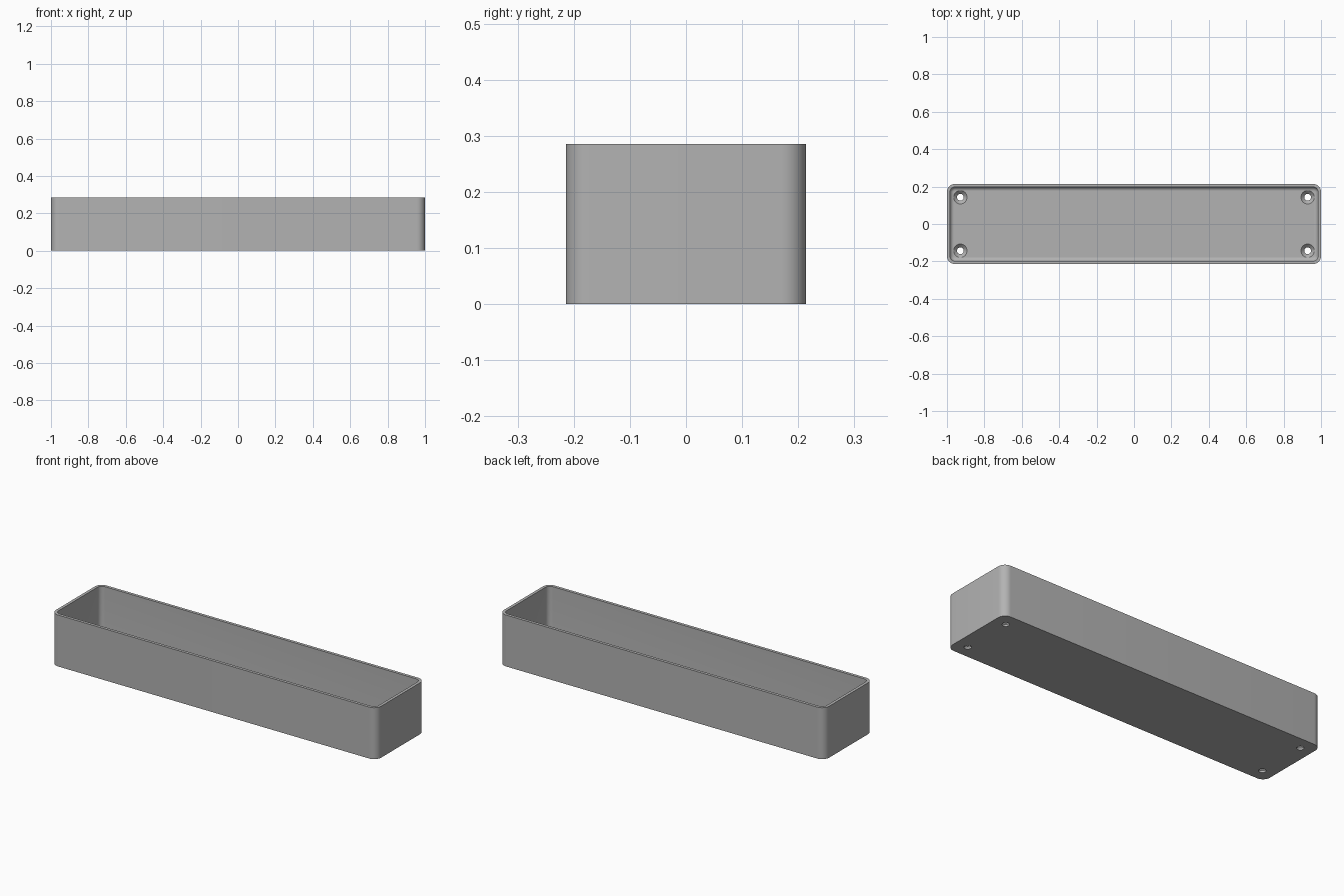
import bpy, bmesh, math

cube = bpy.data.objects.get("Cube")
if cube:
    bpy.data.objects.remove(cube, do_unlink=True)

LENGTH, WIDTH, HEIGHT = 2.0, 0.4286, 0.2857
CORNER, WALL, FLOOR, FILLET = 0.043, 0.0165, 0.0286, 0.0214
STEPS = 10

grey = bpy.data.materials.new("plain grey")
grey.use_nodes = True
colour = (0.45, 0.45, 0.45, 1)
grey.diffuse_color = colour
grey.node_tree.nodes["Principled BSDF"].inputs["Base Color"].default_value = colour


def finish(name, bm):
    bmesh.ops.recalc_face_normals(bm, faces=bm.faces)
    mesh = bpy.data.meshes.new(name)
    bm.to_mesh(mesh)
    bm.free()
    mesh.materials.append(grey)
    obj = bpy.data.objects.new(name, mesh)
    bpy.context.collection.objects.link(obj)
    return obj


def loft(bm, rings):
    """Join closed rings of points and cap both ends."""
    loops = [[bm.verts.new(p) for p in ring] for ring in rings]
    for a, b in zip(loops, loops[1:]):
        for i in range(len(a)):
            j = (i + 1) % len(a)
            bm.faces.new((a[i], a[j], b[j], b[i]))
    bm.faces.new(loops[0])
    bm.faces.new(loops[-1])


def rounded_ring(inset, z):
    """Rounded rectangle, inset from the outer outline."""
    radius = max(CORNER - inset, 0.003)
    cx, cy = LENGTH / 2 - inset - radius, WIDTH / 2 - inset - radius
    ring = []
    for k, (sx, sy) in enumerate([(1, 1), (-1, 1), (-1, -1), (1, -1)]):
        for i in range(STEPS + 1):
            a = (k + i / STEPS) * math.pi / 2
            ring.append((sx * cx + radius * math.cos(a), sy * cy + radius * math.sin(a), z))
    return ring


def circle(x, y, r, z, n=32):
    return [(x + r * math.cos(2 * math.pi * i / n), y + r * math.sin(2 * math.pi * i / n), z)
            for i in range(n)]


# Open tray: outer wall, flat rim, inner wall, rounded floor edge
profile = [(0, 0), (0, HEIGHT), (WALL, HEIGHT)]
for i in range(STEPS + 1):
    a = i / STEPS * math.pi / 2
    profile.append((WALL + FILLET * (1 - math.cos(a)), FLOOR + FILLET * (1 - math.sin(a))))
bm = bmesh.new()
loft(bm, [rounded_ring(d, z) for d, z in profile])
tray = finish("tray", bm)

# Countersunk screw holes near the corners
bm = bmesh.new()
for x in (-0.9286, 0.9286):
    for y in (-0.1429, 0.1429):
        loft(bm, [circle(x, y, r, z) for r, z in
                  [(0.018, -0.05), (0.018, 0.0105), (0.036, FLOOR), (0.036, 0.06)]])
cutter = finish("screw_hole_cutter", bm)
cutter.hide_render = True
cutter.hide_set(True)

holes = tray.modifiers.new("screw holes", 'BOOLEAN')
holes.object = cutter
holes.operation = 'DIFFERENCE'
holes.solver = 'EXACT'
bpy.context.view_layer.objects.active = tray
tray.select_set(True)
bpy.ops.object.modifier_apply(modifier=holes.name)
bpy.data.objects.remove(cutter, do_unlink=True)
bpy.ops.object.shade_smooth_by_angle(angle=math.radians(30))
